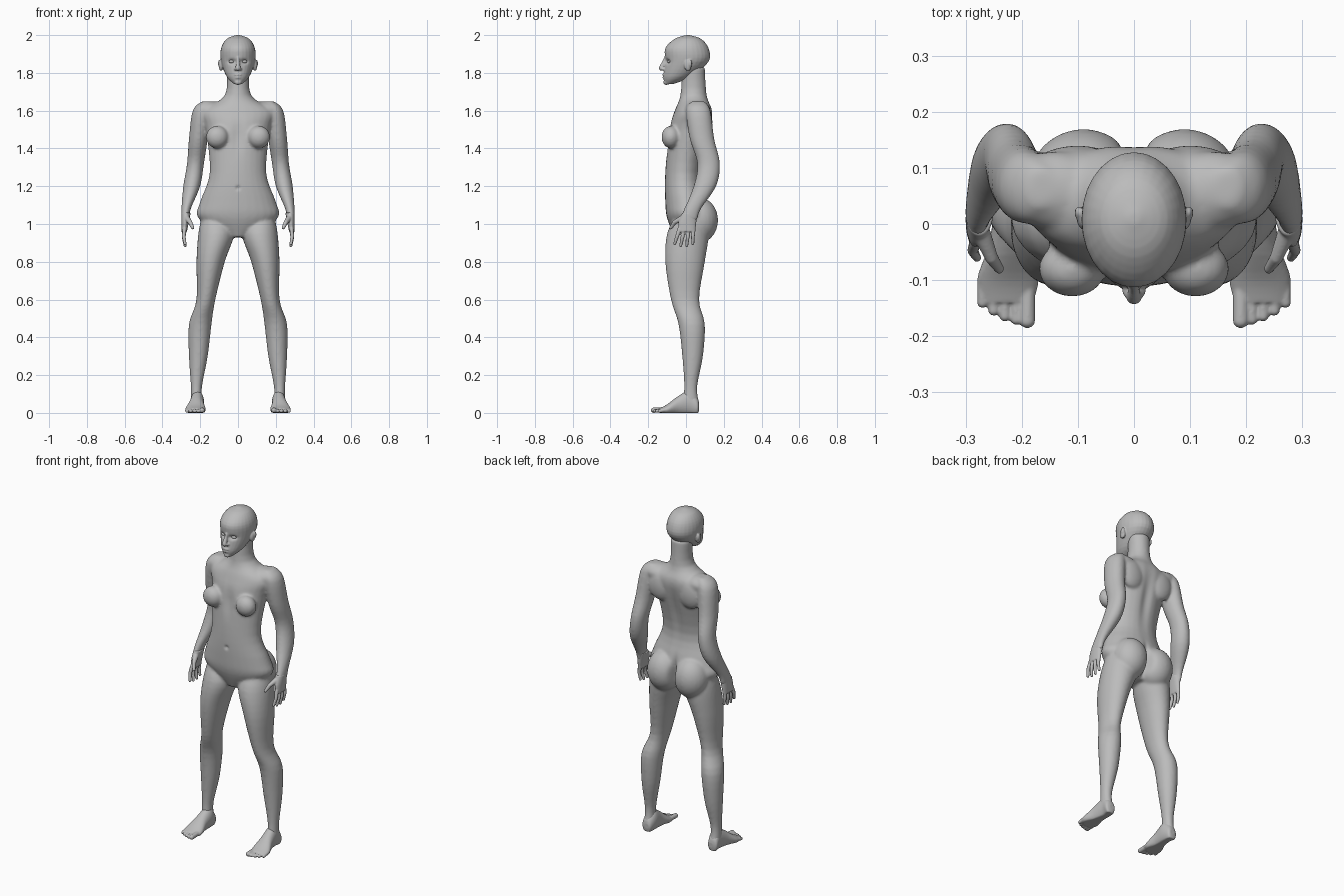
import bpy, bmesh, math
from mathutils import Vector, Matrix

cube = bpy.data.objects.get("Cube")
if cube:
    bpy.data.objects.remove(cube)

skin = bpy.data.materials.new("matte grey")
skin.use_nodes = True
grey = (.5, .5, .5, 1)
skin.diffuse_color = grey
skin.node_tree.nodes["Principled BSDF"].inputs["Base Color"].default_value = grey

BOTH_SIDES = {"left": 1, "right": -1}


def smooth_rows(rows, steps=4):
    """Fill in rows between the given ones along a flowing curve."""
    filled = []
    for index in range(len(rows) - 1):
        here, after = Vector(rows[index]), Vector(rows[index + 1])
        before = Vector(rows[max(index - 1, 0)])
        beyond = Vector(rows[min(index + 2, len(rows) - 1)])
        leave, arrive = (after - before) / 2, (beyond - here) / 2
        for step in range(steps):
            t = step / steps
            ease = t * t * (3 - 2 * t)
            filled.append(here.lerp(after, ease) + leave * t * (1 - t) ** 2
                          - arrive * t * t * (1 - t))
    return filled + [Vector(rows[-1])]


def loft(bm, rows, side=1, upright=True, sides=28):
    """Closed tube of oval rings; a row is level, then low and high of both cross axes."""
    rings = []
    for level, low_a, high_a, low_b, high_b in smooth_rows(rows):
        ring = []
        for k in range(sides):
            angle = math.tau * k / sides
            a = (low_a + high_a + (high_a - low_a) * math.cos(angle)) / 2
            b = (low_b + high_b + (high_b - low_b) * math.sin(angle)) / 2
            point = (a * side, b, level) if upright else (a * side, level, max(b, 0))
            ring.append(bm.verts.new(point))
        rings.append(ring)
    faces = [bm.faces.new(rings[0]), bm.faces.new(rings[-1])]
    for lower, upper in zip(rings, rings[1:]):
        for k in range(sides):
            faces.append(bm.faces.new((lower[k - 1], lower[k], upper[k], upper[k - 1])))
    bmesh.ops.recalc_face_normals(bm, faces=faces)


def centred_loft(bm, rows):
    """Loft that is symmetric about the middle; a row is level, half width, front, back."""
    loft(bm, [(level, -half, half, front, back) for level, half, front, back in rows])


def ball(bm, centre, size):
    place = Matrix.Translation(centre) @ Matrix.Diagonal((*size, 1))
    bmesh.ops.create_uvsphere(bm, u_segments=24, v_segments=16, radius=1, matrix=place)


def digit(bm, start, end, start_radius, end_radius):
    """Tapered, round-ended finger, toe or nose."""
    start, end = Vector(start), Vector(end)
    along = end - start
    turn = along.to_track_quat("Z", "Y").to_matrix().to_4x4()
    bmesh.ops.create_cone(bm, cap_ends=True, segments=16, radius1=start_radius,
                          radius2=end_radius, depth=along.length,
                          matrix=Matrix.Translation((start + end) / 2) @ turn)
    ball(bm, start, [start_radius] * 3)
    ball(bm, end, [end_radius] * 3)


def finish(name, bm, voxel, softness, dents=()):
    """Fuse overlapping forms into one skin, soften it, then press in the dents."""
    mesh = bpy.data.meshes.new(name)
    bm.to_mesh(mesh)
    bm.free()
    part = bpy.data.objects.new(name, mesh)
    bpy.context.collection.objects.link(part)
    fuse = part.modifiers.new("fuse", "REMESH")
    fuse.mode, fuse.voxel_size = "VOXEL", voxel
    soften = part.modifiers.new("soften", "SMOOTH")
    soften.factor, soften.iterations = .5, softness
    depsgraph = bpy.context.evaluated_depsgraph_get()
    part.data = bpy.data.meshes.new_from_object(part.evaluated_get(depsgraph))
    part.modifiers.clear()
    for vertex in part.data.vertices:
        push = 0
        for centre, size, depth in dents:
            offset = [(p - c) / s for p, c, s in zip(vertex.co, centre, size)]
            push += depth * math.exp(-sum(d * d for d in offset))
        vertex.co.y += push
    part.data.materials.clear()
    part.data.materials.append(skin)
    part.data.polygons.foreach_set("use_smooth", [True] * len(part.data.polygons))


# Torso and neck
body = bmesh.new()
centred_loft(body, [(.93, .05, -.06, .06), (1.03, .21, -.1, .12), (1.12, .2, -.11, .11),
                    (1.27, .15, -.11, .08), (1.5, .17, -.09, .13), (1.6, .19, -.06, .14),
                    (1.68, .07, -.03, .11), (1.83, .06, -.02, .1)])

# Legs and arms, with the rounded forms of hips, chest, shoulder blades and shoulders
leg = [(1.05, .06, .19, -.05, .09), (.95, .02, .21, -.1, .12), (.8, .07, .22, -.11, .1),
       (.6, .12, .22, -.08, .07), (.47, .14, .26, -.04, .1), (.3, .16, .26, -.02, .09),
       (.14, .19, .25, -.01, .06), (.05, .19, .25, -.02, .07)]
arm = [(1.65, .14, .19, .03, .1), (1.6, .14, .24, 0, .13), (1.45, .16, .26, .02, .15),
       (1.32, .18, .27, .06, .18), (1.2, .2, .29, .04, .16), (1.08, .25, .3, -.01, .08),
       (1.02, .26, .3, -.04, .06)]
for side in BOTH_SIDES.values():
    loft(body, leg, side)
    loft(body, arm, side)
    ball(body, (.09 * side, .07, 1.02), (.1, .1, .12))
    ball(body, (.11 * side, -.08, 1.46), (.06, .05, .06))
    ball(body, (.1 * side, .1, 1.54), (.08, .04, .09))
    ball(body, (.14 * side, .06, 1.6), (.09, .07, .05))

# Spine, cleft, navel and breastbone hollows
hollows = [((0, .13, 1.4), (.03, .08, .16), -.014), ((0, .16, 1.02), (.016, .08, .08), -.05),
           ((0, -.11, 1.19), (.01, .03, .01), .01), ((0, -.09, 1.46), (.03, .05, .08), .01)]
finish("body", body, .007, 12, hollows)

# Head with nose, lips, chin and ears
head = bmesh.new()
centred_loft(head, [(1.74, .02, -.11, -.07), (1.78, .06, -.12, .03), (1.86, .09, -.11, .12),
                    (1.93, .09, -.11, .12), (1.98, .06, -.06, .08), (2, .01, 0, .02)])
digit(head, (0, -.11, 1.88), (0, -.13, 1.825), .007, .014)
ball(head, (0, -.11, 1.79), (.024, .016, .006))
ball(head, (0, -.11, 1.775), (.02, .015, .007))
ball(head, (0, -.105, 1.75), (.02, .015, .014))
for side in BOTH_SIDES.values():
    ball(head, (.012 * side, -.12, 1.82), (.009, .012, .008))
    ball(head, (.09 * side, .01, 1.84), (.012, .02, .03))
    ball(head, (.098 * side, .02, 1.85), (.008, .012, .02))
sockets = [((.034 * side, -.11, 1.86), (.02, .04, .012), .016) for side in BOTH_SIDES.values()]
finish("head", head, .004, 5, sockets)

# Eyes
eyes = bmesh.new()
for side in BOTH_SIDES.values():
    ball(eyes, (.034 * side, -.086, 1.86), (.015, .013, .009))
finish("eyes", eyes, .003, 2)

palm = [(1.06, .25, .3, -.02, .06), (1.01, .26, .3, -.04, .055), (.96, .27, .3, -.04, .05)]
sole = [(.07, .2, .23, .02, .05), (.06, .19, .25, -.01, .08), (.02, .18, .25, -.01, .12),
        (-.04, .18, .26, -.01, .09), (-.1, .17, .28, -.01, .045), (-.14, .18, .27, 0, .025)]
for label, side in BOTH_SIDES.items():
    # Hand: palm, four bent fingers fanned out evenly, and a thumb
    hand = bmesh.new()
    loft(hand, palm, side)
    for finger in range(4):
        base = Vector((.283 * side, -.034 + .024 * finger, .975))
        tip = Vector((.28 * side, -.06 + .032 * finger, .88 + .01 * abs(finger - 1.5)))
        knuckle = (base + tip) / 2 + Vector((.006 * side, 0, 0))
        digit(hand, base, knuckle, .011, .01)
        digit(hand, knuckle, tip, .01, .008)
    thumb_joint = (.254 * side, -.06, 1.01)
    digit(hand, (.27 * side, -.02, 1.03), thumb_joint, .016, .012)
    digit(hand, thumb_joint, (.24 * side, -.08, .98), .012, .009)
    finish(label + "_hand", hand, .0035, 4)

    # Foot: heel to ball, then a big toe and four shorter ones in a sloping row
    foot = bmesh.new()
    loft(foot, sole, side, upright=False)
    for toe in range(5):
        radius = .01 if toe else .014
        across = (.19 + .02 * toe) * side
        digit(foot, (across, -.11, .016), (across, -.172 + .002 * toe ** 2, radius), radius, radius)
    finish(label + "_foot", foot, .0035, 4)
